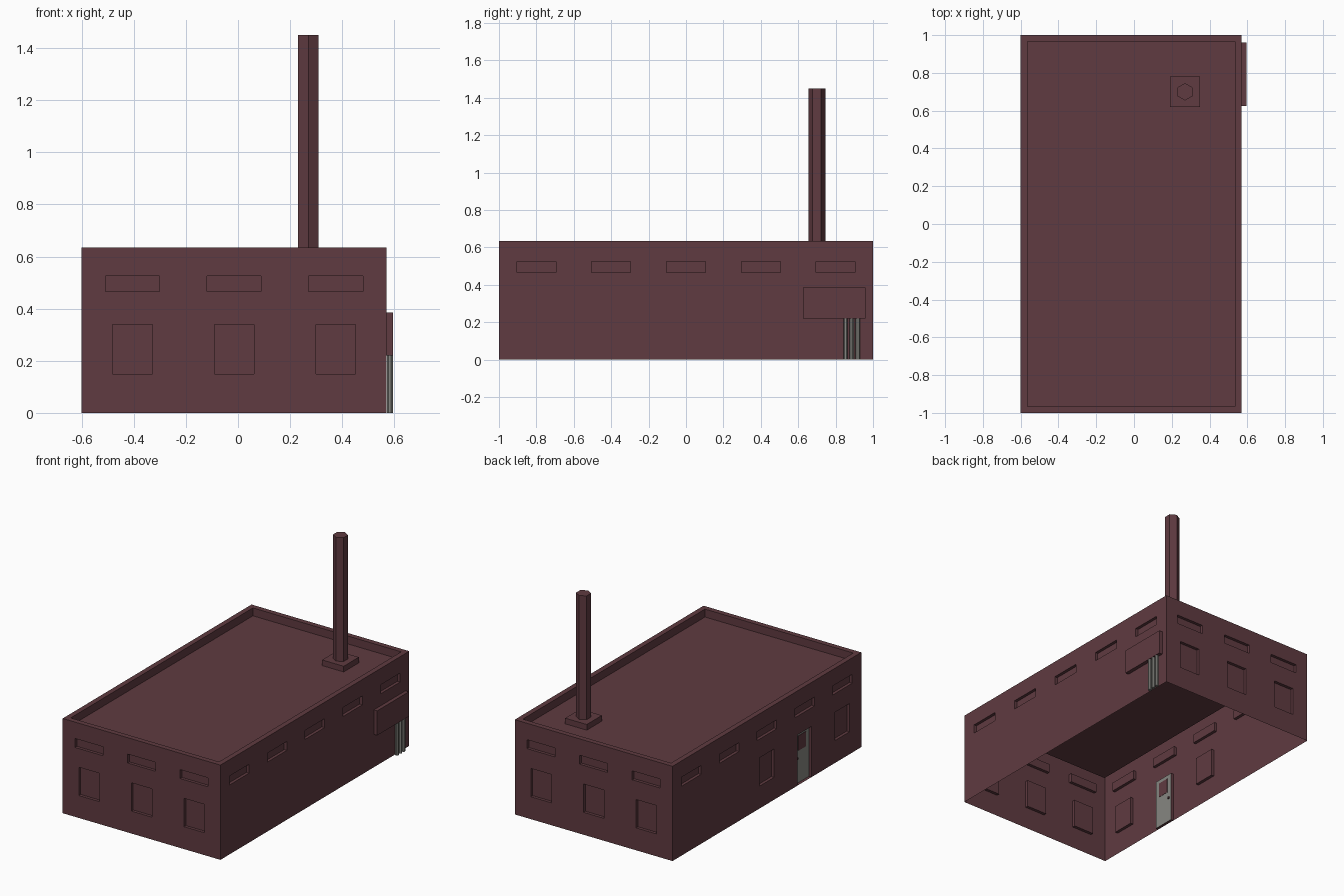
import bpy, bmesh, math
from mathutils import Vector

if "Cube" in bpy.data.objects:
    bpy.data.objects.remove(bpy.data.objects["Cube"])

X0, X1, Y = -0.60, 0.57, 1.0       # footprint
TOP, ROOF, RIM = 0.635, 0.582, 0.035
XC, HALF = (X0 + X1) / 2, (X1 - X0) / 2
DEPTH = 0.02                       # recess of windows, vents and door


def material(name, rgb):
    m = bpy.data.materials.new(name)
    m.diffuse_color = (*rgb, 1)
    m.use_nodes = True
    m.node_tree.nodes["Principled BSDF"].inputs["Base Color"].default_value = m.diffuse_color
    return m


BRICK = material("dark_brick", (0.115, 0.043, 0.052))
GREY = material("grey_metal", (0.24, 0.24, 0.22))


def finish(bm, name, *mats):
    me = bpy.data.meshes.new(name)
    bm.to_mesh(me)
    bm.free()
    for m in mats:
        me.materials.append(m)
    ob = bpy.data.objects.new(name, me)
    bpy.context.collection.objects.link(ob)
    return ob


def box(name, lo, hi, mat):
    bm = bmesh.new()
    bmesh.ops.create_cube(bm, size=1)
    for v in bm.verts:
        v.co = [(a + b) / 2 + c * (b - a) for a, b, c in zip(lo, hi, v.co)]
    return finish(bm, name, mat)


def prism(name, x, y, z0, z1, radius, sides, mat, turn=0):
    bm = bmesh.new()
    ring = [(x + radius * math.cos(turn + math.tau * i / sides),
             y + radius * math.sin(turn + math.tau * i / sides)) for i in range(sides)]
    face = bm.faces.new([bm.verts.new((*p, z0)) for p in ring])
    up = bmesh.ops.extrude_face_region(bm, geom=[face])["geom"]
    bmesh.ops.translate(bm, vec=(0, 0, z1 - z0),
                        verts=[g for g in up if isinstance(g, bmesh.types.BMVert)])
    bmesh.ops.recalc_face_normals(bm, faces=bm.faces)
    return finish(bm, name, mat)


def quad(bm, pts, mat=0):
    bm.faces.new([bm.verts.new(p) for p in pts]).material_index = mat


def wall(name, centre, along, half, openings):
    """Single-skin wall with recessed pockets (u0, u1, z0, z1, material)."""
    along, centre = Vector(along), Vector(centre)
    inward = Vector((0, 0, 1)).cross(along)

    def rect(u0, u1, z0, z1, d=0):
        return [centre + along * u + inward * d + Vector((0, 0, z))
                for u, z in ((u0, z0), (u1, z0), (u1, z1), (u0, z1))]

    bm = bmesh.new()
    us = sorted({-half, half, *(round(u, 4) for o in openings for u in o[:2])})
    zs = sorted({0, TOP, *(z for o in openings for z in o[2:4])})
    for u0, u1 in zip(us, us[1:]):
        for z0, z1 in zip(zs, zs[1:]):
            u, z = (u0 + u1) / 2, (z0 + z1) / 2
            if not any(o[0] < u < o[1] and o[2] < z < o[3] for o in openings):
                quad(bm, rect(u0, u1, z0, z1))
    for *r, mat in openings:
        p, q = rect(*r), rect(*r, DEPTH)
        quad(bm, q, mat)
        for i in range(4):
            j = (i + 1) % 4
            quad(bm, (p[i], p[j], q[j], q[i]))
    bmesh.ops.remove_doubles(bm, verts=bm.verts, dist=1e-5)
    return finish(bm, name, BRICK, GREY)


def vent(u):
    return (u - 0.104, u + 0.104, 0.465, 0.525, 0)


def window(u):
    return (u - 0.076, u + 0.076, 0.15, 0.34, 0)


# Walls: short ends alike, long sides with five vents each
ends = [f(u) for u in (-0.39, 0, 0.39) for f in (vent, window)]
vents = [vent(u) for u in (-0.8, -0.4, 0, 0.4, 0.8)]
door = (0.325, 0.475, 0, 0.34, 1)
wall("front_wall", (XC, -Y, 0), (1, 0, 0), HALF, ends)
wall("back_wall", (XC, Y, 0), (-1, 0, 0), HALF, ends)
wall("right_wall", (X1, 0, 0), (0, 1, 0), Y, vents)
wall("left_wall", (X0, 0, 0), (0, -1, 0), Y, vents + [window(0), window(0.8), door])

# Roof sheet sunk behind a parapet
bm = bmesh.new()
rings = [[(X0 + r, -Y + r, z), (X1 - r, -Y + r, z), (X1 - r, Y - r, z), (X0 + r, Y - r, z)]
         for r, z in ((0, TOP), (RIM, TOP), (RIM, ROOF))]
for a, b in zip(rings, rings[1:]):
    for i in range(4):
        j = (i + 1) % 4
        quad(bm, (a[i], a[j], b[j], b[i]))
quad(bm, rings[-1])
bmesh.ops.remove_doubles(bm, verts=bm.verts, dist=1e-5)
finish(bm, "roof_and_parapet", BRICK)

# Chimney
box("chimney_base", (0.19, 0.62, ROOF), (0.35, 0.78, 0.62), BRICK)
prism("chimney", 0.27, 0.70, 0.60, 1.45, 0.046, 6, BRICK, math.pi / 6)

# Duct box with three pipes on the right wall
box("duct_box", (X1, 0.625, 0.22), (0.595, 0.96, 0.385), BRICK)
for i in range(3):
    prism(f"pipe_{i + 1}", 0.5825, 0.853 + 0.033 * i, 0, 0.22, 0.0125, 8, GREY, math.pi / 8)

# Door pane and handle
leaf = X0 + DEPTH
box("door_pane", (leaf - 0.002, -0.44, 0.215), (leaf + 0.002, -0.36, 0.315), BRICK)
box("door_handle", (leaf - 0.008, -0.352, 0.162), (leaf + 0.008, -0.34, 0.174), BRICK)
